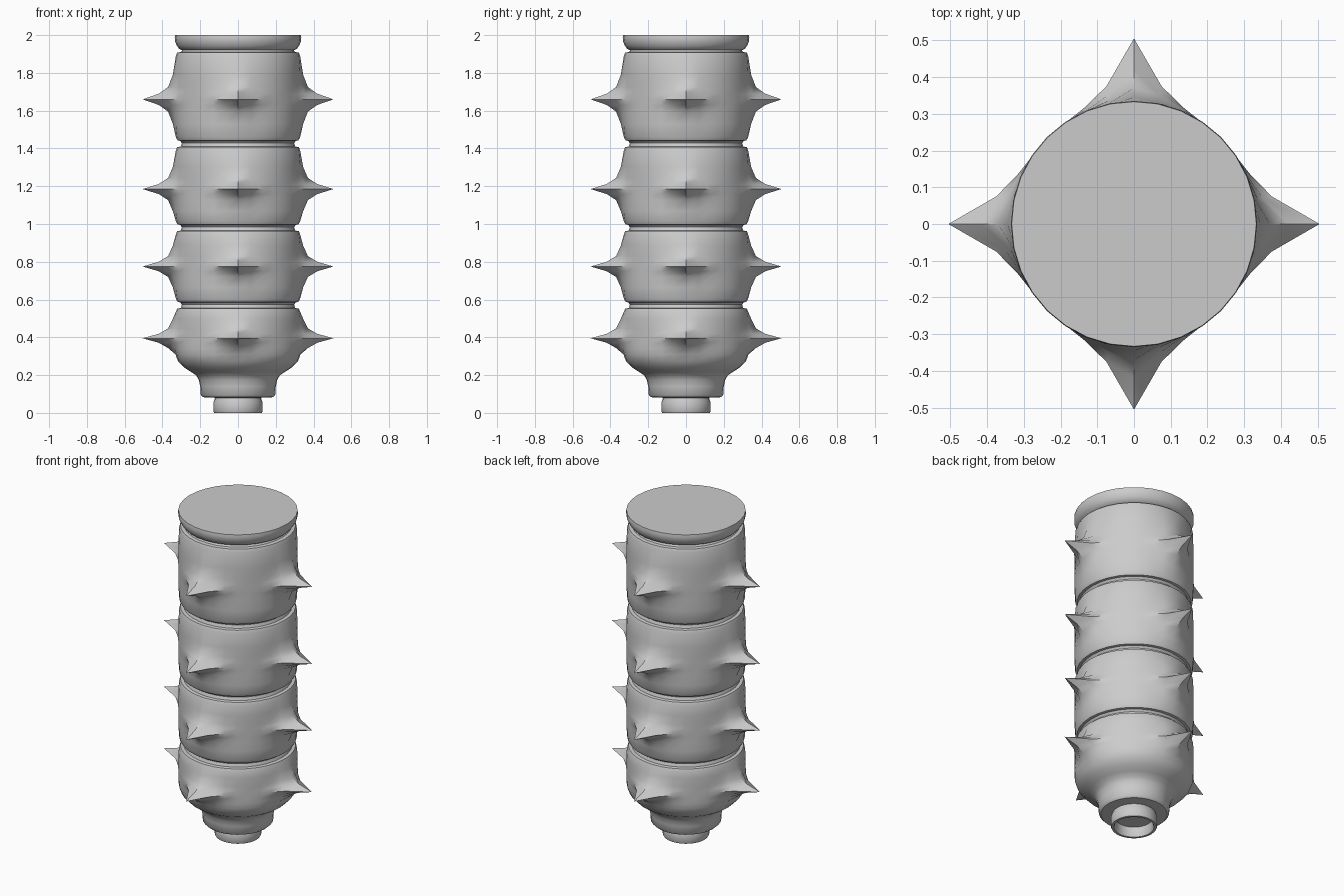
import bpy, math

cube = bpy.data.objects.get("Cube")
if cube:
    bpy.data.objects.remove(cube, do_unlink=True)

grey = bpy.data.materials.new("plain grey")
grey.use_nodes = True
COLOUR = (0.6, 0.6, 0.6, 1)
grey.diffuse_color = COLOUR
grey.node_tree.nodes["Principled BSDF"].inputs["Base Color"].default_value = COLOUR

SIDES = 32
SPIKE = 0.172
AROUND = {0: 1.0, 1: 0.29, 2: 0.07}   # spike height by columns from its axis


def lathe(name, rows):
    """Turn rows of (z, radius, spike strength) into a closed ringed surface."""
    verts, faces = [], []
    for z, radius, strength in rows:
        for i in range(SIDES):
            step = i % (SIDES // 4)
            bump = AROUND.get(min(step, SIDES // 4 - step), 0)
            r = radius + SPIKE * strength * bump
            a = math.tau * i / SIDES
            verts.append((r * math.cos(a), r * math.sin(a), z))
    for k in range(len(rows) - 1):
        for i in range(SIDES):
            j = (i + 1) % SIDES
            a, b = k * SIDES, (k + 1) * SIDES
            faces.append((a + i, a + j, b + j, b + i))
    last = (len(rows) - 1) * SIDES
    faces.append(tuple(reversed(range(SIDES))))
    faces.append(tuple(range(last, last + SIDES)))
    mesh = bpy.data.meshes.new(name)
    mesh.from_pydata(verts, [], faces)
    mesh.materials.append(grey)
    ob = bpy.data.objects.new(name, mesh)
    bpy.context.collection.objects.link(ob)
    bpy.ops.object.select_all(action='DESELECT')
    ob.select_set(True)
    bpy.context.view_layer.objects.active = ob
    bpy.ops.object.shade_smooth_by_angle(angle=math.radians(42))
    return ob


def spike_rows(z, size):
    """Rows through one belt of four spikes."""
    shape = [(-0.13, 0.07), (-0.065, 0.215), (-0.03, 0.5), (0, 1),
             (0.03, 0.5), (0.065, 0.215), (0.13, 0.07)]
    return [(z + d * size, 0.333, s) for d, s in shape]


def plain(points):
    return [(z, r, 0) for z, r in points]


# Stacked belts, each with a rounded lip and a groove above it
belts = [("upper_belt", 1.44, 1.91, 1.66, 1.0),
         ("middle_belt", 0.995, 1.41, 1.185, 0.9),
         ("lower_belt", 0.585, 0.965, 0.775, 0.85)]
for name, low, high, mid, size in belts:
    lathe(name, plain([(low, 0.305), (low + 0.003, 0.32), (low + 0.02, 0.329)])
          + spike_rows(mid, size)
          + plain([(high - 0.02, 0.329), (high - 0.003, 0.322), (high, 0.305)]))
    lathe(name + "_groove", plain([(low - 0.035, 0.305), (low - 0.012, 0.297),
                                   (low + 0.005, 0.31)]))

# Rounded bottom belt tapering into the collar
lathe("bottom_belt", plain([(0.08, 0.12), (0.083, 0.185), (0.095, 0.197),
                            (0.14, 0.2), (0.175, 0.208), (0.2, 0.222),
                            (0.218, 0.25), (0.24, 0.285), (0.275, 0.318),
                            (0.31, 0.331)])
      + spike_rows(0.395, 0.8)[1:]
      + plain([(0.535, 0.329), (0.552, 0.322), (0.555, 0.305)]))

# Flat lid with a rounded underside
lathe("lid", plain([(1.905, 0.305), (1.92, 0.296), (1.928, 0.312), (1.945, 0.324),
                    (1.965, 0.333), (1.985, 0.335), (2.0, 0.333)]))

# Hollow nozzle: inner wall first, then rim and outer wall
lathe("nozzle", plain([(0.06, 0.105), (0.012, 0.107), (0.0, 0.112), (0.0, 0.126),
                       (0.008, 0.13), (0.058, 0.13), (0.07, 0.124), (0.085, 0.122)]))
